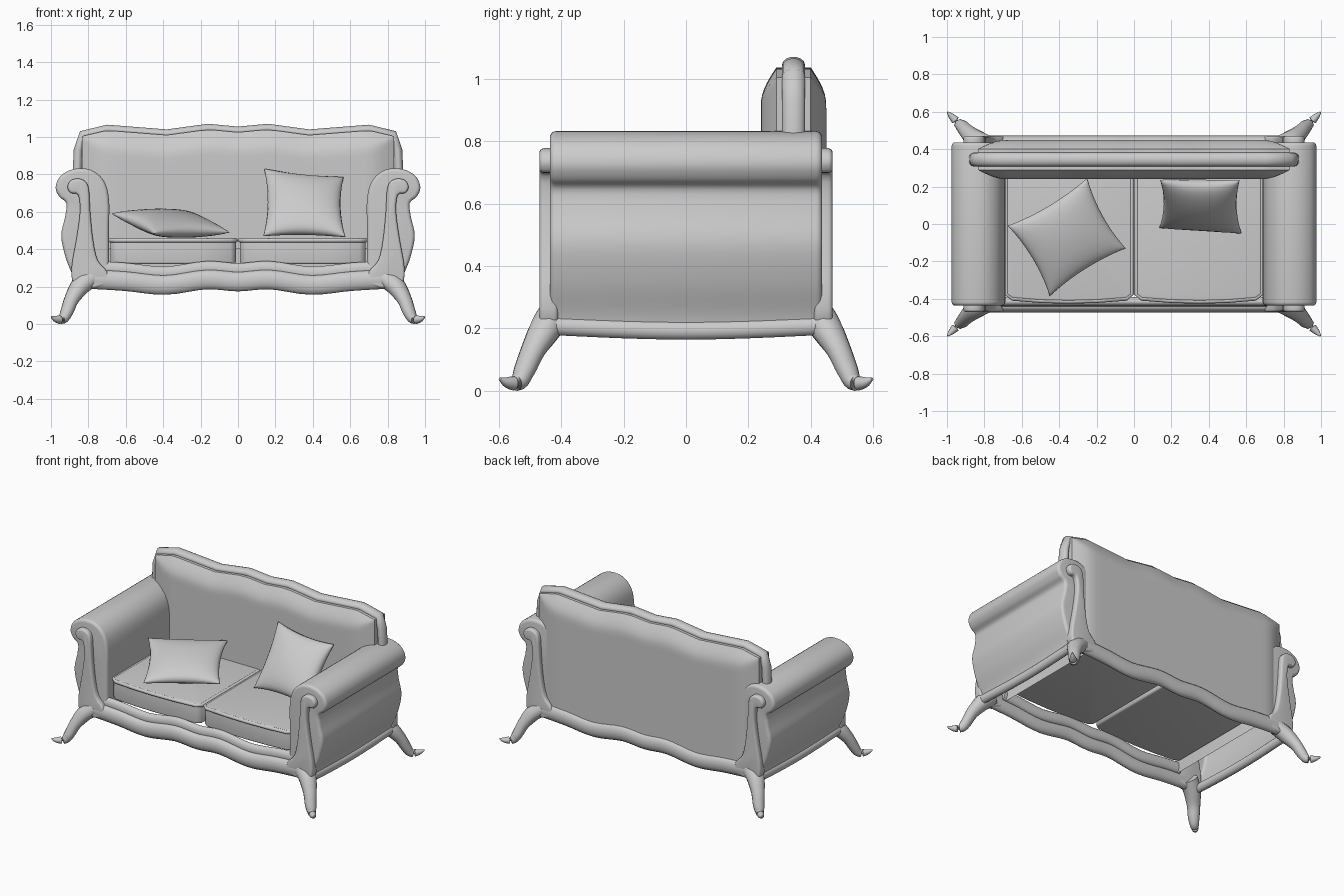
import bpy, bmesh, math
from mathutils import Vector

cube = bpy.data.objects.get("Cube")
if cube:
    bpy.data.objects.remove(cube, do_unlink=True)

GREY = (0.6, 0.6, 0.6, 1)
mat = bpy.data.materials.new("plain grey")
mat.use_nodes = True
mat.diffuse_color = GREY
mat.node_tree.nodes["Principled BSDF"].inputs["Base Color"].default_value = GREY


def finish(name, bm, mirror="", bevel=0, angle=45):
    """Turn a bmesh into a smooth object with optional bevel and mirror."""
    bmesh.ops.remove_doubles(bm, verts=bm.verts, dist=0.0001)
    bmesh.ops.recalc_face_normals(bm, faces=bm.faces)
    me = bpy.data.meshes.new(name)
    bm.to_mesh(me)
    bm.free()
    me.materials.append(mat)
    me.shade_smooth()
    me.set_sharp_from_angle(angle=math.pi if bevel else math.radians(angle))
    ob = bpy.data.objects.new(name, me)
    bpy.context.collection.objects.link(ob)
    if bevel:
        mod = ob.modifiers.new("rounding", "BEVEL")
        mod.width, mod.segments = bevel, 4
        mod.limit_method, mod.angle_limit = "ANGLE", math.radians(60)
    if mirror:
        mod = ob.modifiers.new("mirror", "MIRROR")
        mod.use_axis = ("x" in mirror, "y" in mirror, False)
        mod.use_mirror_merge = False
    return ob


def spline(pts, closed=False, steps=4):
    """Smooth a short list of points of any dimension."""
    p, n, out = [Vector(q) for q in pts], len(pts), []
    for i in range(n if closed else n - 1):
        a, b, c, d = [p[j % n] if closed else p[max(0, min(n - 1, j))]
                      for j in range(i - 1, i + 3)]
        for k in range(steps):
            t = k / steps
            out.append(b + (c - a) * (t / 2) + (a * 2 - b * 5 + c * 4 - d) * (t * t / 2)
                       + (b * 3 - a - c * 3 + d) * (t ** 3 / 2))
    return out if closed else out + [p[-1]]


def prism(name, pts, place, lo, hi, closed=True, **kw):
    """Extrude an outline between lo and hi."""
    bm = bmesh.new()
    ends = [[bm.verts.new(place(a, b, h)) for a, b in pts] for h in (lo, hi)]
    n = len(pts)
    for i in range(n if closed else n - 1):
        j = (i + 1) % n
        bm.faces.new((ends[0][i], ends[0][j], ends[1][j], ends[1][i]))
    for e in ends:
        bm.faces.new(e)
    return finish(name, bm, **kw)


def sweep(name, path, ref, sides=14, **kw):
    """Tube through points (x, y, z, radius along ref, radius across)."""
    bm, rings, ref = bmesh.new(), [], Vector(ref)
    for i, p in enumerate(path):
        c = Vector(p[:3])
        t = Vector(path[min(i + 1, len(path) - 1)][:3]) - Vector(path[max(i - 1, 0)][:3])
        t.normalize()
        u = (ref - t * ref.dot(t)).normalized()
        v = u.cross(t)
        rings.append([bm.verts.new(c + u * p[3] * math.cos(a) + v * p[4] * math.sin(a))
                      for a in [math.tau * k / sides for k in range(sides)]])
    for r, s in zip(rings, rings[1:]):
        for k in range(sides):
            m = (k + 1) % sides
            bm.faces.new((r[k], r[m], s[m], s[k]))
    bm.faces.new(rings[0])
    bm.faces.new(rings[-1])
    return finish(name, bm, angle=60, **kw)


def both(half):
    """Extend a half list over negative x."""
    return [(-p[0], *p[1:]) for p in reversed(half) if p[0] > 0] + half


def front(a, b, h):
    return (a, h, b)


def flat(a, b, h):
    return (a, b, h)


# Rolled arms, open underneath
arm = spline([(.69, .25), (.69, .5), (.69, .67), (.72, .77), (.79, .825), (.88, .828),
              (.95, .79), (.975, .73), (.955, .68), (.918, .645), (.925, .57),
              (.945, .47), (.92, .35), (.88, .25), (.865, .19)])
prism("arms", arm, front, -.437, .437, closed=False, mirror="x", bevel=.02)

# Carved posts with a scrolled head
post = spline([(.80, .735), (.84, .775), (.89, .77), (.912, .735), (.895, .70), (.855, .69),
               (.845, .6), (.865, .45), (.89, .3), (.875, .21), (.79, .19), (.70, .215),
               (.70, .28), (.75, .34), (.775, .45), (.79, .6)], closed=True, steps=3)
prism("posts", post, front, -.47, -.41, mirror="xy", bevel=.014)

# Splayed legs with upturned toes
leg = spline([(.79, -.42, .25, .05, .06), (.845, -.45, .2, .05, .055),
              (.89, -.49, .13, .038, .042), (.915, -.518, .065, .033, .036),
              (.937, -.537, .027, .027, .027), (.972, -.572, .026, .018, .018),
              (.997, -.597, .038, .005, .005)])
sweep("legs", leg, (1, -1, 0), mirror="xy")

# Wavy rails and the padded band above the front one
wave = [(0, .226), (.17, .237), (.39, .208), (.6, .228), (.8, .24)]
rail = spline(both([(x, -.44, z, .032, .053) for x, z in wave]))
sweep("front_and_back_rails", rail, (0, 1, 0), mirror="y")
band = both([(x, -.415, z + .06, .025, .04) for x, z in wave[:-1]] + [(.71, -.415, .295, .025, .04)])
sweep("seat_band", spline(band), (0, 1, 0))
side = [(.86, y, z, .025, .03) for y, z in ((-.44, .208), (-.2, .197), (0, .193), (.2, .197), (.44, .208))]
sweep("side_rails", spline(side), (1, 0, 0), mirror="x")

# Seat cushions running under the backrest, with piped top edges
seat = [(.012, .43), (.012, -.375), (.04, -.398), (.2, -.41), (.35, -.414),
        (.5, -.41), (.65, -.398), (.683, -.375), (.683, .43)]
prism("seat_cushions", seat, flat, .32, .459, mirror="x", bevel=.012)
piping = [(x, y, .447, .012, .012) for x, y in seat]
sweep("cushion_piping", piping, (0, 0, 1), sides=8, mirror="x")

# Crest trim round the back
crest = [(0, 1.055), (.16, 1.07), (.38, 1.04), (.7, 1.065), (.83, 1.035)]
trim = both([(x, .345, z - .025, .037, .026) for x, z in crest]
            + [(.853, .345, .93, .037, .026), (.86, .345, .78, .037, .026)])
sweep("back_trim", trim, (0, 1, 0))


def crest_height(x):
    x = abs(x)
    for (a, za), (b, zb) in zip(crest, crest[1:]):
        if x <= b:
            return za + (zb - za) * (x - a) / (b - a)
    return crest[-1][1]


# Padded backrest with a thinner rim, open underneath
bm = bmesh.new()
N, M, W = 40, 24, .835
rims = []
for s, foot in ((-1, .4), (1, .2)):
    grid = []
    for i in range(N + 1):
        x = W * math.sin(math.pi * (i / N - .5))
        top = crest_height(x) - .03
        col = []
        for j in range(M + 1):
            z = foot + (top - foot) * math.sin(math.pi / 2 * j / M)
            e = max(0, min(1, (W - abs(x)) / .15, (top - z) / .12))
            d = .055 + .05 * math.sin(math.pi / 2 * e)
            col.append(bm.verts.new((x, .345 + s * d, z)))
        grid.append(col)
    for i in range(N):
        for j in range(M):
            bm.faces.new((grid[i][j], grid[i + 1][j], grid[i + 1][j + 1], grid[i][j + 1]))
    rims.append(grid[0] + [c[-1] for c in grid[1:-1]] + grid[-1][::-1])
f, b = rims
for k in range(len(f) - 1):
    bm.faces.new((f[k], f[k + 1], b[k + 1], b[k]))
finish("backrest", bm)


def pillow(name, corners, thick, n=16):
    """Puffed square with pinched sides stretched between four corners."""
    a, b, c, d = [Vector(q) for q in corners]
    normal = (c - a).cross(d - b).normalized()
    bm = bmesh.new()
    for s in (-1, 1):
        g = []
        for i in range(n + 1):
            for j in range(n + 1):
                u = math.sin(math.pi * (i / n - .5))
                v = math.sin(math.pi * (j / n - .5))
                pu, pv = u * (1 - .1 * (1 - v * v)), v * (1 - .1 * (1 - u * u))
                p = (a * (1 - pu) * (1 - pv) + b * (1 + pu) * (1 - pv)
                     + c * (1 + pu) * (1 + pv) + d * (1 - pu) * (1 + pv)) / 4
                h = thick * (max(0, (1 - u * u) * (1 - v * v))) ** .42
                g.append(bm.verts.new(p + normal * s * h))
        for i in range(n):
            for j in range(n):
                k = i * (n + 1) + j
                bm.faces.new((g[k], g[k + n + 1], g[k + n + 2], g[k + 1]))
    finish(name, bm, angle=100)


# Loose pillows, one lying and one leaning on the back
pillow("lying_pillow", [(-.45, -.385, .485), (-.045, -.13, .49), (-.25, .245, .59), (-.675, -.01, .59)], .062)
pillow("leaning_pillow", [(.135, -.02, .47), (.575, -.05, .465), (.565, .235, .785), (.14, .235, .83)], .07)
